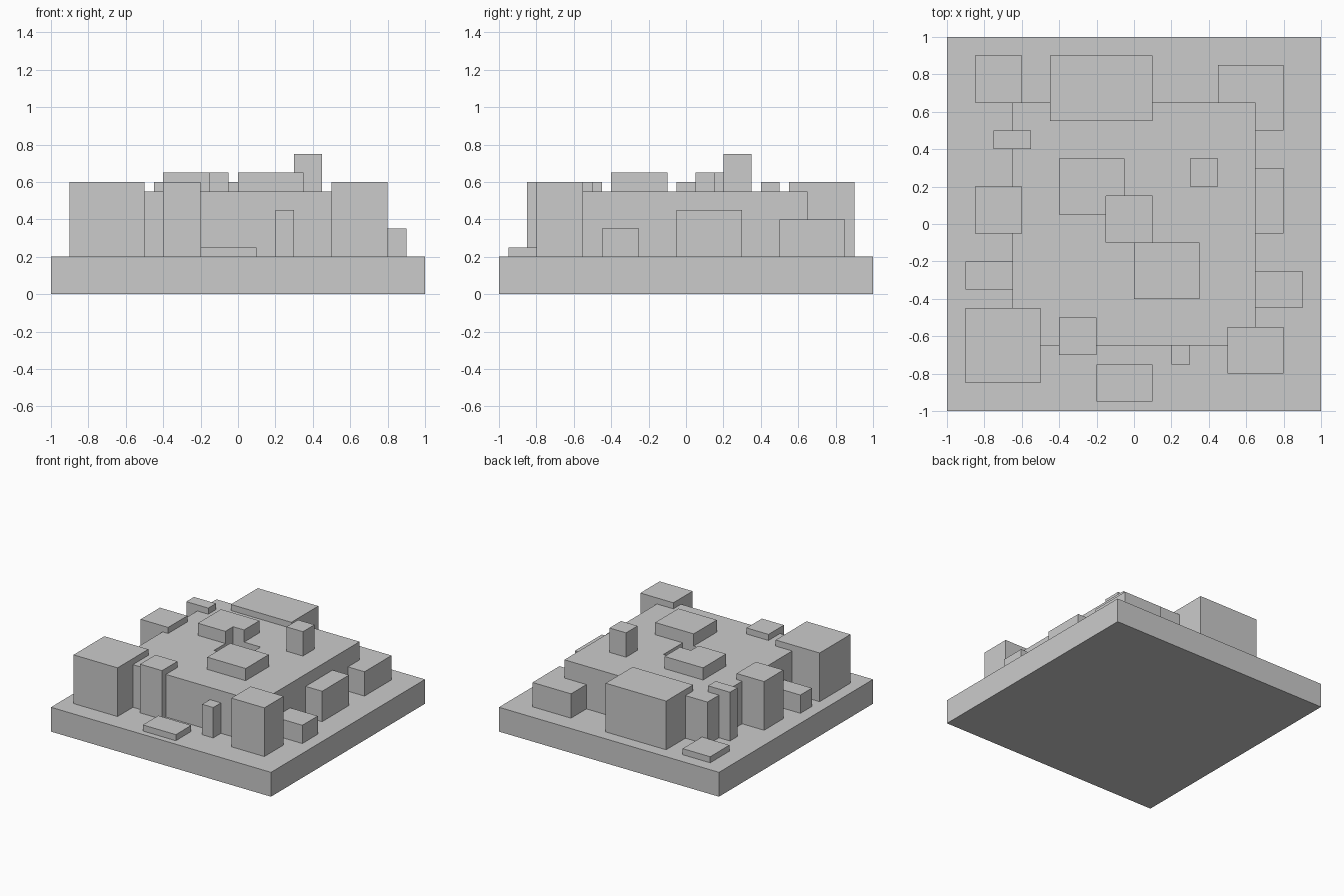
import bpy, bmesh
from mathutils import Matrix

if "Cube" in bpy.data.objects:
    bpy.data.objects.remove(bpy.data.objects["Cube"])


def box(name, x0, x1, y0, y1, z0, z1):
    """Axis-aligned block given by its extents."""
    mesh = bpy.data.meshes.new(name)
    bm = bmesh.new()
    m = Matrix.Translation(((x0 + x1) / 2, (y0 + y1) / 2, (z0 + z1) / 2))
    m = m @ Matrix.Diagonal((x1 - x0, y1 - y0, z1 - z0, 1))
    bmesh.ops.create_cube(bm, size=1, matrix=m)
    bm.to_mesh(mesh)
    bm.free()
    obj = bpy.data.objects.new(name, mesh)
    bpy.context.collection.objects.link(obj)
    return obj


def cut(obj, cutter):
    mod = obj.modifiers.new("pit", 'BOOLEAN')
    mod.operation = 'DIFFERENCE'
    mod.solver = 'EXACT'
    mod.object = cutter


BASE, DECK = 0.2, 0.55

# Base plate and raised central deck
box("base_plate", -1, 1, -1, 1, 0, BASE)
deck = box("central_deck", -0.65, 0.65, -0.65, 0.65, BASE, DECK)

# Blocks standing on the base: x0, x1, y0, y1, top
base_blocks = {
    "back_left_slab": (-0.85, -0.6, 0.65, 0.9, 0.25),
    "back_block": (-0.45, 0.1, 0.55, 0.9, 0.6),
    "back_right_block": (0.45, 0.8, 0.5, 0.85, 0.4),
    "left_fin": (-0.75, -0.55, 0.4, 0.5, 0.6),
    "left_block": (-0.85, -0.6, -0.05, 0.2, 0.6),
    "left_low_block": (-0.9, -0.65, -0.35, -0.2, 0.35),
    "front_left_tower": (-0.9, -0.5, -0.85, -0.45, 0.6),
    "front_pillar": (-0.4, -0.2, -0.7, -0.5, 0.6),
    "front_slab": (-0.2, 0.1, -0.95, -0.75, 0.25),
    "front_post": (0.2, 0.3, -0.75, -0.65, 0.45),
    "front_right_tower": (0.5, 0.8, -0.8, -0.55, 0.6),
    "right_low_block": (0.65, 0.9, -0.45, -0.25, 0.35),
    "right_block": (0.65, 0.8, -0.05, 0.3, 0.45),
}
for name, (x0, x1, y0, y1, top) in base_blocks.items():
    box(name, x0, x1, y0, y1, BASE, top)

# Blocks on the deck
box("deck_turret", 0.3, 0.45, 0.2, 0.35, DECK, 0.75)
box("deck_front_block", 0, 0.35, -0.4, -0.1, DECK, 0.65)
notched = box("deck_notched_block", -0.4, -0.05, 0.05, 0.35, DECK, 0.65)

# Square pit sunk in the deck, also notching the block beside it
pit = box("pit_cutter", -0.15, 0.1, -0.1, 0.15, 0.45, 0.8)
pit.hide_render = True
pit.display_type = 'WIRE'
cut(deck, pit)
cut(notched, pit)
